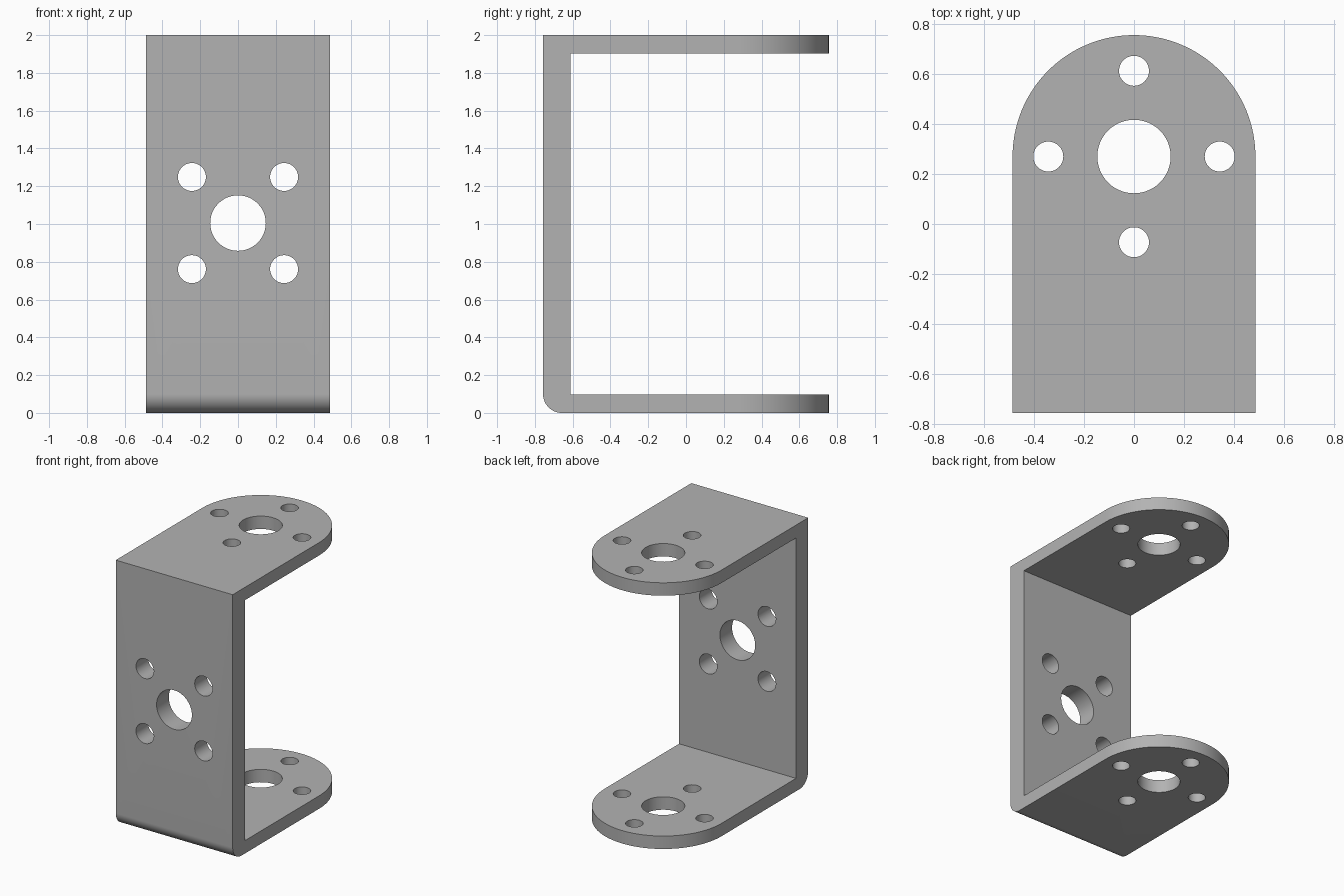
import bpy
import math
from mathutils import Matrix

cube = bpy.data.objects.get("Cube")
if cube:
    bpy.data.objects.remove(cube, do_unlink=True)

# Main dimensions
HALF_W, FRONT, INNER = 0.486, -0.757, -0.612
HEIGHT, PLATE, BEND = 2.0, 0.097, 0.1
EYE_Y = 0.27          # centre of the rounded plate ends
MID_Z = 1.005         # centre of the wall holes

metal = bpy.data.materials.new("grey metal")
metal.use_nodes = True
colour = (0.45, 0.45, 0.45, 1)
metal.diffuse_color = colour
metal.node_tree.nodes["Principled BSDF"].inputs["Base Color"].default_value = colour


def arc(cx, cy, r, start, end, steps):
    angles = [math.radians(start + (end - start) * i / steps) for i in range(steps + 1)]
    return [(cx + r * math.cos(a), cy + r * math.sin(a)) for a in angles]


def prism(name, outline, low, high, place):
    """Extrude a closed 2D outline between two levels; place maps (u, v, w) to xyz."""
    n = len(outline)
    verts = [place(u, v, w) for w in (low, high) for u, v in outline]
    faces = [list(range(n))[::-1], list(range(n, 2 * n))]
    faces += [(i, (i + 1) % n, (i + 1) % n + n, i + n) for i in range(n)]
    mesh = bpy.data.meshes.new(name)
    mesh.from_pydata(verts, [], faces)
    mesh.materials.append(metal)
    obj = bpy.data.objects.new(name, mesh)
    bpy.context.collection.objects.link(obj)
    return obj


def combine(target, cutter, operation):
    mod = target.modifiers.new(cutter.name, "BOOLEAN")
    mod.object, mod.operation, mod.solver = cutter, operation, "EXACT"
    bpy.context.view_layer.objects.active = target
    bpy.ops.object.modifier_apply(modifier=mod.name)
    bpy.data.objects.remove(cutter, do_unlink=True)


def upright(u, v, w):
    return (u, v, w)


def through_wall(u, v, w):
    return (u, -w, v)


def drill(target, cx, cy, radius, low, high, place):
    circle = arc(cx, cy, radius, 0, 360, 48)[:-1]
    combine(target, prism("hole_cutter", circle, low, high, place), "DIFFERENCE")


# Channel section: wall and two plates, with a rounded lower bend
section = arc(FRONT + BEND, BEND, BEND, 180, 270, 16)
section += [(1, 0), (1, PLATE), (INNER, PLATE), (INNER, HEIGHT - PLATE),
            (1, HEIGHT - PLATE), (1, HEIGHT), (FRONT, HEIGHT)]
bracket = prism("u_bracket", section, -HALF_W, HALF_W, lambda u, v, w: (w, u, v))

# Round off the free ends of both plates
plan = [(-2, -2), (2, -2), (2, EYE_Y), (HALF_W, EYE_Y)]
plan += arc(0, EYE_Y, HALF_W, 0, 180, 64)[1:-1]
plan += [(-HALF_W, EYE_Y), (-2, EYE_Y)]
combine(bracket, prism("end_cutter", plan, -1, 3, upright), "INTERSECT")

# Bearing holes and four screw holes through both plates
drill(bracket, 0, EYE_Y, 0.147, -1, 3, upright)
for dx, dy in ((1, 0), (0, 1), (-1, 0), (0, -1)):
    drill(bracket, 0.343 * dx, EYE_Y + 0.343 * dy, 0.06, -1, 3, upright)

# Central hole and four mounting holes through the wall
drill(bracket, 0, MID_Z, 0.147, 0.5, 1, through_wall)
for sx in (-1, 1):
    for sz in (-1, 1):
        drill(bracket, 0.244 * sx, MID_Z + 0.244 * sz, 0.074, 0.5, 1, through_wall)

# Smooth curved surfaces, keep machined edges sharp
bpy.ops.object.select_all(action="DESELECT")
bracket.select_set(True)
bpy.context.view_layer.objects.active = bracket
bpy.ops.object.shade_smooth_by_angle(angle=math.radians(30))
